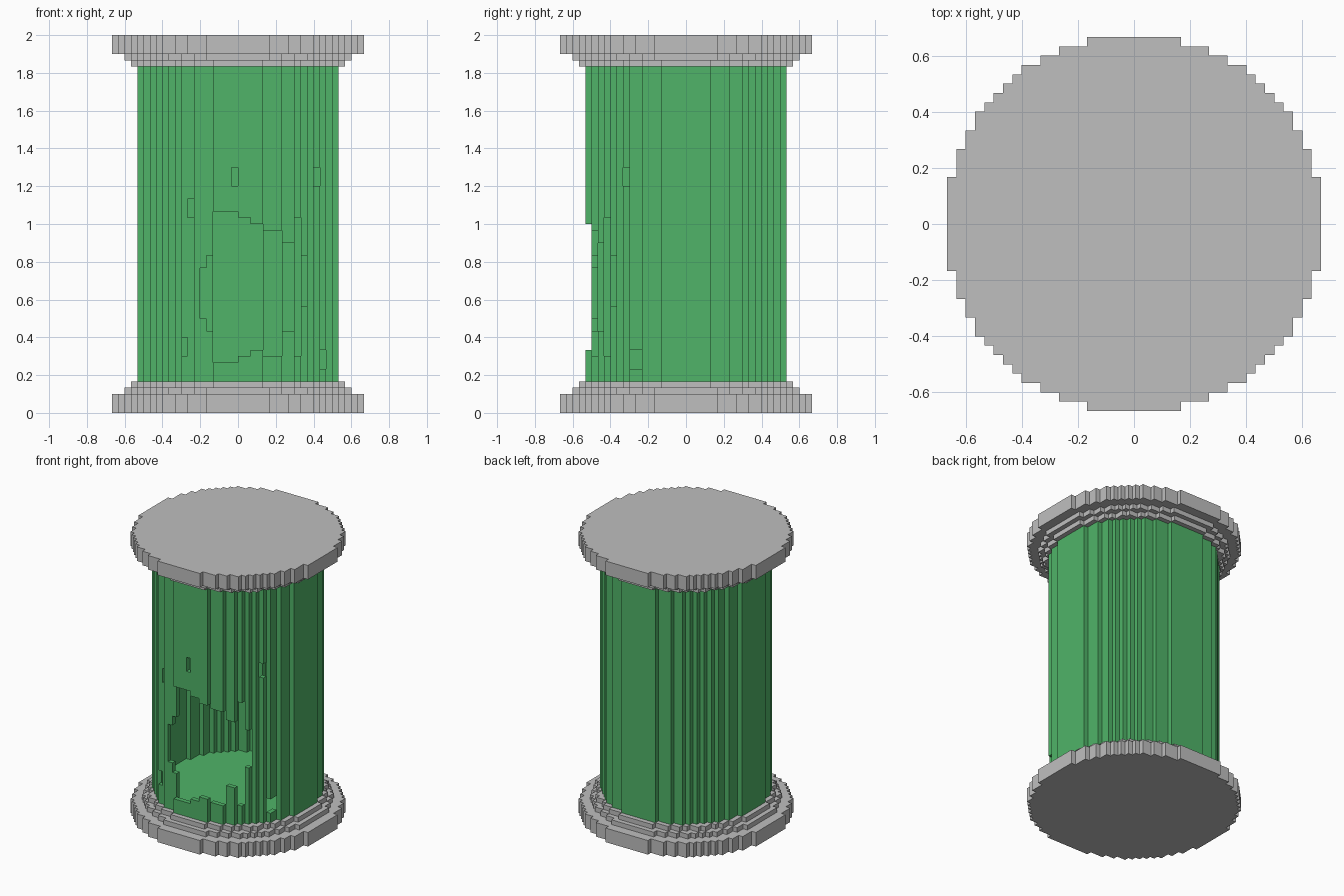
import bpy, bmesh

if "Cube" in bpy.data.objects:
    bpy.data.objects.remove(bpy.data.objects["Cube"], do_unlink=True)

U = 1 / 30  # size of one block


def material(name, rgb):
    m = bpy.data.materials.new(name)
    m.use_nodes = True
    m.diffuse_color = (*rgb, 1)
    m.node_tree.nodes["Principled BSDF"].inputs["Base Color"].default_value = (*rgb, 1)
    return m


GREY = material("light_grey", (0.52, 0.52, 0.52))
GREEN = material("green", (0.08, 0.456, 0.138))


def finish(name, bm, mat):
    bmesh.ops.scale(bm, vec=(U, U, U), verts=bm.verts)
    mesh = bpy.data.meshes.new(name)
    bm.to_mesh(mesh)
    bm.free()
    mesh.materials.append(mat)
    obj = bpy.data.objects.new(name, mesh)
    bpy.context.collection.objects.link(obj)


def half_depths(r2):
    """Blocks from the centre line to the rim, for each column of a blocky circle."""
    n = int(r2 ** 0.5) + 1
    rows = [sum((x + .5) ** 2 + (y + .5) ** 2 <= r2 for y in range(n)) for x in range(n)]
    return [h for h in rows if h]


def disc(name, depths, z0, z1, mat):
    """Extrude the stepped outline of a blocky circle."""
    q = []
    for x, h in enumerate(depths):
        nxt = depths[x + 1] if x + 1 < len(depths) else None
        if nxt is None:
            q.append((x + 1, h))
        elif nxt != h:
            q += [(x + 1, h), (x + 1, nxt)]
    outline = (q + [(x, -y) for x, y in reversed(q)]
               + [(-x, -y) for x, y in q] + [(-x, y) for x, y in reversed(q)])
    bm = bmesh.new()
    base = bm.faces.new([bm.verts.new((x, y, z0)) for x, y in outline])
    ext = bmesh.ops.extrude_face_region(bm, geom=[base], use_keep_orig=True)
    top = [v for v in ext["geom"] if isinstance(v, bmesh.types.BMVert)]
    bmesh.ops.translate(bm, vec=(0, 0, z1 - z0), verts=top)
    bmesh.ops.recalc_face_normals(bm, faces=bm.faces)
    finish(name, bm, mat)


# Stepped end caps, mirrored top and bottom
for end in ("bottom", "top"):
    for part, r2, a, b in (("plate", 406, 0, 3), ("wide_step", 328, 3, 4),
                           ("narrow_step", 292, 4, 5)):
        z0, z1 = (a, b) if end == "bottom" else (60 - b, 60 - a)
        disc(f"{end}_{part}", half_depths(r2), z0, z1, GREY)

# Inner floor and ceiling of the tube
outer = half_depths(256)
inner = [min(outer[x] - 1, outer[x + 1]) for x in range(len(outer) - 1)]
disc("tube_floor", inner, 5, 6, GREEN)
disc("tube_ceiling", inner, 54, 55, GREEN)

# Broken openings in the front wall: first column, end column, bottom, top
HOLES = [(-6, -5, 15, 23), (-5, -4, 13, 25), (-4, 0, 8, 32), (0, 2, 9, 31),
         (2, 4, 10, 30), (4, 7, 9, 29), (7, 9, 13, 27), (9, 10, 9, 31),
         (10, 11, 17, 25), (-1, 0, 36, 39), (12, 13, 36, 39),
         (-8, -7, 31, 34), (-9, -8, 9, 12), (13, 14, 7, 10)]
SIDES = ((1, 0), (-1, 0), (0, 1), (0, -1))


def in_disc(x, y):
    return (x + .5) ** 2 + (y + .5) ** 2 <= 256


def solid(x, y):
    """Heights filled by the one-block-thick wall at a plan position."""
    if not in_disc(x, y) or all(in_disc(x + i, y + j) for i, j in SIDES):
        return set()
    zs = set(range(5, 55))
    if y < 0:
        for x0, x1, z0, z1 in HOLES:
            if x0 <= x < x1:
                zs -= set(range(z0, z1))
    return zs


def runs(zs):
    """Group heights into unbroken spans."""
    for z in sorted(zs):
        if z - 1 not in zs:
            end = z
            while end in zs:
                end += 1
            yield z, end


# Tube wall
bm = bmesh.new()


def quad(*pts):
    bm.faces.new([bm.verts.new(p) for p in pts])


for x in range(-16, 16):
    for y in range(-16, 16):
        zs = solid(x, y)
        for i, j in SIDES:
            cx, cy = x + .5 + i / 2, y + .5 + j / 2
            ax, ay, bx, by = cx + j / 2, cy - i / 2, cx - j / 2, cy + i / 2
            for z0, z1 in runs(zs - solid(x + i, y + j)):
                quad((ax, ay, z0), (bx, by, z0), (bx, by, z1), (ax, ay, z1))
        for z0, z1 in runs(zs):
            quad((x, y, z1), (x + 1, y, z1), (x + 1, y + 1, z1), (x, y + 1, z1))
            quad((x, y, z0), (x, y + 1, z0), (x + 1, y + 1, z0), (x + 1, y, z0))
bmesh.ops.remove_doubles(bm, verts=bm.verts, dist=0.001)
finish("tube_wall", bm, GREEN)
